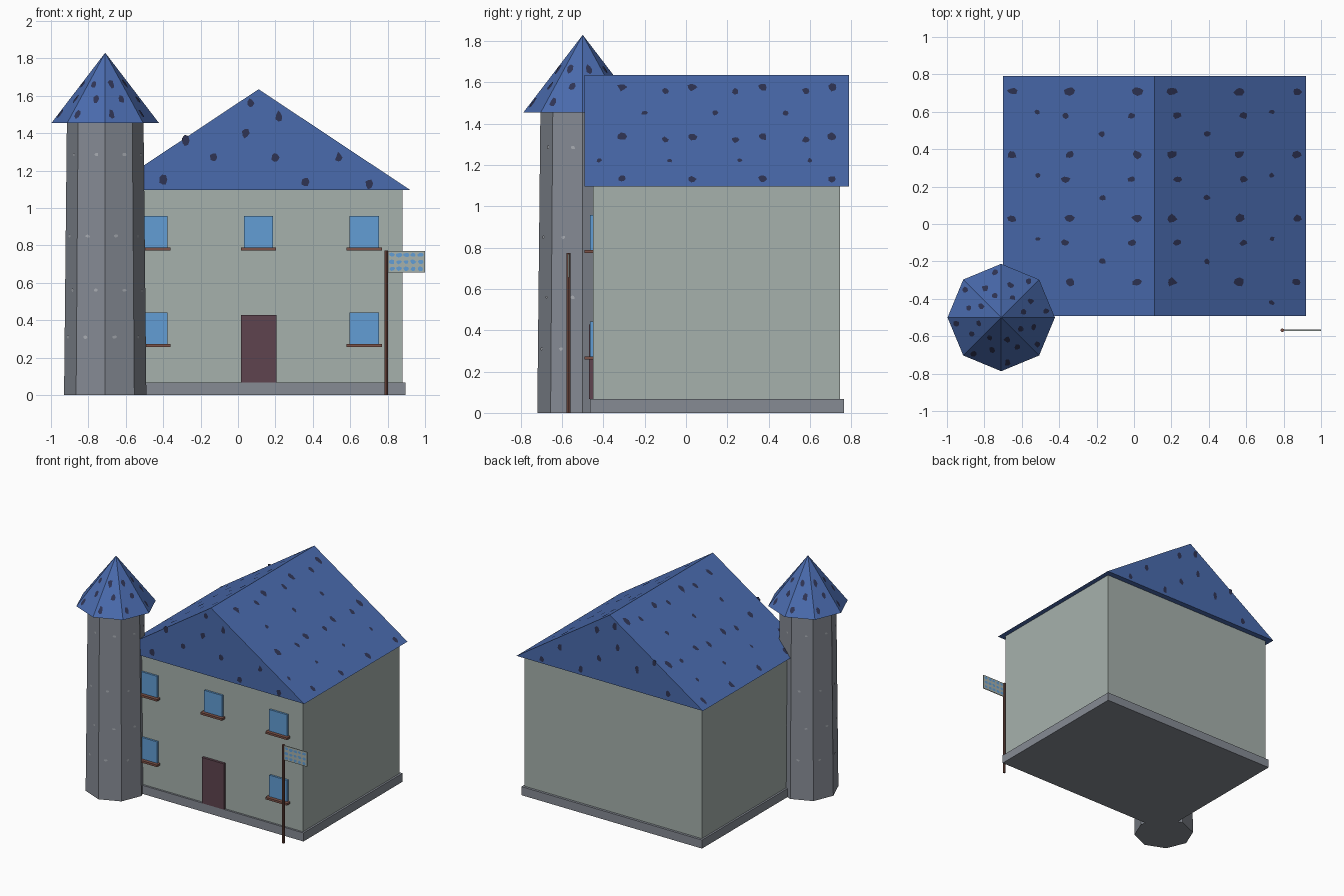
import bpy, math, random
from mathutils import Vector

if "Cube" in bpy.data.objects:
    bpy.data.objects.remove(bpy.data.objects["Cube"])

random.seed(4)


def material(name, r, g, b):
    lin = [((c / 255 + 0.055) / 1.055) ** 2.4 for c in (r, g, b)]
    m = bpy.data.materials.new(name)
    m.diffuse_color = (*lin, 1)
    m.use_nodes = True
    m.node_tree.nodes["Principled BSDF"].inputs["Base Color"].default_value = m.diffuse_color
    return m


ROOF = material("roof blue", 74, 107, 174)
SLATE = material("dark slate", 47, 52, 84)
WALL = material("pale plaster", 166, 177, 172)
STONE = material("grey stone", 134, 139, 148)
WORN = material("worn stone", 170, 174, 180)
GLASS = material("window blue", 98, 158, 213)
DOOR = material("door maroon", 94, 68, 79)
WOOD = material("brown wood", 124, 82, 72)


def mesh(name, verts, faces, mat):
    me = bpy.data.meshes.new(name)
    me.from_pydata(verts, [], faces)
    me.materials.append(mat)
    ob = bpy.data.objects.new(name, me)
    bpy.context.collection.objects.link(ob)
    return ob


def box(name, x0, x1, y0, y1, z0, z1, mat):
    v = [(x, y, z) for z in (z0, z1) for x, y in ((x0, y0), (x1, y0), (x1, y1), (x0, y1))]
    f = [(3, 2, 1, 0), (4, 5, 6, 7)] + [(i, (i + 1) % 4, (i + 1) % 4 + 4, i + 4) for i in range(4)]
    return mesh(name, v, f, mat)


def cone(name, x, y, z0, z1, r0, r1, mat, sides=8):
    bpy.ops.mesh.primitive_cone_add(vertices=sides, radius1=r0, radius2=r1, depth=z1 - z0,
                                    location=(x, y, (z0 + z1) / 2))
    ob = bpy.context.object
    ob.name = name
    ob.data.materials.append(mat)
    return ob


def patches(name, mat, spots):
    """Irregular flat patches; each spot is (centre, normal, width, height)."""
    verts, faces = [], []
    for c, n, w, h in spots:
        n = Vector(n).normalized()
        u = Vector((0, 0, 1)).cross(n).normalized()
        v = n.cross(u)
        faces.append(tuple(range(len(verts), len(verts) + 7)))
        for k in range(7):
            a, r = math.tau * k / 7, random.uniform(0.35, 0.6)
            verts.append(Vector(c) + n * 0.003 + u * (r * w * math.cos(a)) + v * (r * h * math.sin(a)))
    return mesh(name, verts, faces, mat)


# House body and plinth
CX = 0.11
box("plinth", CX - 0.785, CX + 0.785, -0.465, 0.765, 0, 0.067, STONE)
box("house_walls", CX - 0.77, CX + 0.77, -0.45, 0.746, 0.067, 1.1, WALL)

# Gabled roof prism
EAVE, RIDGE, HALF, Y0, Y1 = 1.097, 1.635, 0.81, -0.492, 0.79
tri = ((CX - HALF, EAVE), (CX + HALF, EAVE), (CX, RIDGE))
mesh("main_roof", [(x, y, z) for y in (Y0, Y1) for x, z in tri],
     [(0, 1, 2), (5, 4, 3), (0, 3, 4, 1), (1, 4, 5, 2), (2, 5, 3, 0)], ROOF)

# Dark missing slates on slopes and gables
spots = []
for s in (-1, 1):
    for k in range(4):
        for y, z, w in ((-0.31, 1.575, .045), (-0.31, 1.335, .045), (-0.31, 1.13, .04),
                        (-0.1, 1.555, .035), (-0.1, 1.32, .035), (-0.2, 1.45, .03), (-0.42, 1.22, .025)):
            y += 0.34 * k
            if Y0 + 0.03 < y < Y1 - 0.03:
                x = CX + s * HALF * (RIDGE - z) / (RIDGE - EAVE)
                spots.append(((x, y, z), (s * (RIDGE - EAVE), 0, HALF), w, w * 1.5))
for y, ny in ((Y0, -1), (Y1, 1)):
    for x, z in ((0.065, 1.56), (0.22, 1.49), (-0.28, 1.36), (-0.13, 1.27), (0.2, 1.27),
                 (0.54, 1.27), (0.04, 1.4), (-0.4, 1.15), (0.36, 1.14), (0.7, 1.13)):
        spots.append(((x, y, z), (0, ny, 0), 0.04, 0.055))
patches("missing_slates", SLATE, spots)

# Windows with sills
for i, (x, z) in enumerate(((-0.565, 0.785), (0, 0.785), (0.565, 0.785), (-0.565, 0.27), (0.565, 0.27))):
    x += CX
    box(f"window_{i}", x - 0.078, x + 0.078, -0.465, -0.445, z, z + 0.172, GLASS)
    box(f"window_sill_{i}", x - 0.094, x + 0.094, -0.491, -0.445, z - 0.012, z + 0.004, WOOD)

# Front door
box("door", CX - 0.095, CX + 0.095, -0.469, -0.445, 0.067, 0.427, DOOR)

# Corner tower
TX, TY, TZ, TOP = -0.71, -0.5, 1.455, 1.83
cone("tower", TX, TY, 0, TZ, 0.22, 0.205, STONE)
cone("tower_roof", TX, TY, TZ, TOP, 0.287, 0, ROOF)
marks, worn = [], []
for k in range(8):
    a = math.radians(22.5 + 45 * k)
    d, t = Vector((math.cos(a), math.sin(a), 0)), Vector((-math.sin(a), math.cos(a), 0))
    ap = math.cos(math.radians(22.5))
    for z, off in ((1.58, 0.02), (1.66, -0.015), (1.5, -0.06)):
        r = 0.287 * ap * (TOP - z) / (TOP - TZ)
        p = Vector((TX, TY, z)) + d * r + t * off
        marks.append((p, d * (TOP - TZ) + Vector((0, 0, 0.287 * ap)), 0.035, 0.055))
    for z, off in ((1.285, 0.03), (0.85, -0.02), (0.56, 0.03), (0.31, -0.03)):
        r = (0.22 - 0.015 * z / TZ) * ap
        worn.append((Vector((TX, TY, z)) + d * r + t * off, d, 0.025, 0.018))
patches("tower_missing_slates", SLATE, marks)
patches("tower_worn_stones", WORN, worn)

# Sign post and flag
cone("flag_pole", 0.793, -0.568, 0, 0.773, 0.01, 0.01, WOOD)
box("flag", 0.798, 1.0, -0.571, -0.565, 0.655, 0.77, WALL)
spots = []
for ny in (-1, 1):
    for i in range(5):
        for j in range(3):
            spots.append(((0.823 + 0.038 * i, -0.568 + ny * 0.003, 0.675 + 0.037 * j), (0, ny, 0), 0.032, 0.024))
patches("flag_patches", GLASS, spots)
